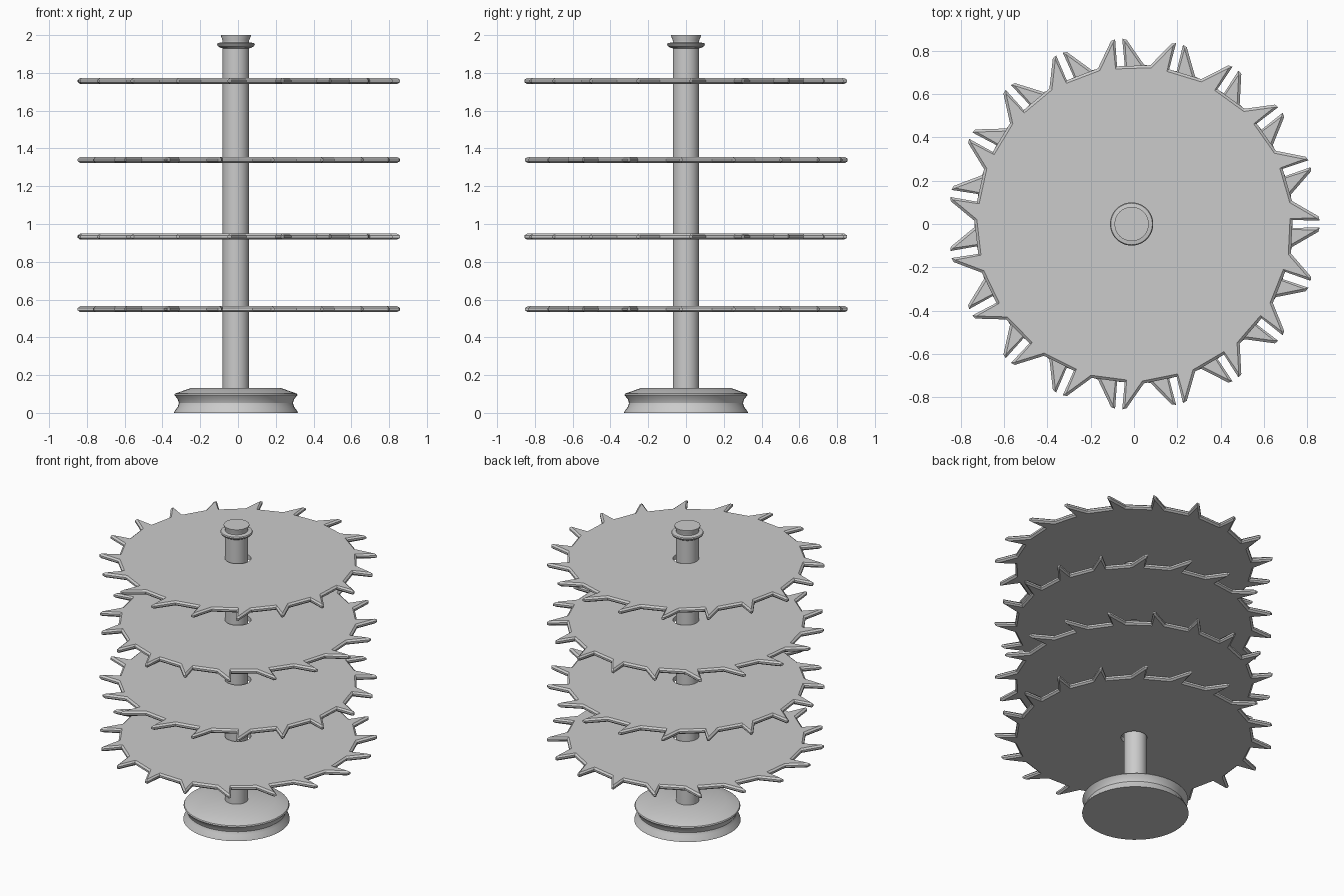
import bpy, bmesh
from math import cos, sin, tau, radians
from mathutils import Vector

if "Cube" in bpy.data.objects:
    bpy.data.objects.remove(bpy.data.objects["Cube"])

AXIS_X = -0.011   # spindle sits slightly off the blade centre
TEETH = 19


def finish(bm, name, smooth=False):
    bmesh.ops.recalc_face_normals(bm, faces=bm.faces)
    me = bpy.data.meshes.new(name)
    bm.to_mesh(me)
    bm.free()
    ob = bpy.data.objects.new(name, me)
    bpy.context.collection.objects.link(ob)
    if smooth:
        bpy.ops.object.select_all(action='DESELECT')
        ob.select_set(True)
        bpy.context.view_layer.objects.active = ob
        bpy.ops.object.shade_smooth_by_angle(angle=radians(30))
    return ob


def bridge(bm, a, b):
    n = len(a)
    for i in range(n):
        bm.faces.new((a[i], a[(i + 1) % n], b[(i + 1) % n], b[i]))


def lathe(name, profile, seg=48):
    bm = bmesh.new()
    rings = [[bm.verts.new((AXIS_X + r * cos(tau * i / seg), r * sin(tau * i / seg), z))
              for i in range(seg)] for r, z in profile]
    for a, b in zip(rings, rings[1:]):
        bridge(bm, a, b)
    bm.faces.new(rings[0])
    bm.faces.new(rings[-1])
    return finish(bm, name, True)


def polar(r, deg):
    return Vector((r * cos(radians(deg)), r * sin(radians(deg))))


def inset(pts, d):
    # mitred inward offset of a counter-clockwise outline
    out = []
    for i, p in enumerate(pts):
        e1 = (p - pts[i - 1]).normalized()
        e2 = (pts[(i + 1) % len(pts)] - p).normalized()
        n1, n2 = Vector((-e1.y, e1.x)), Vector((-e2.y, e2.x))
        out.append(p + (n1 + n2) * d / (1 + n1.dot(n2)))
    return out


def blade(name, z, flip):
    # saw outline: steep tooth face, blunt tip, sloping back, straight root
    outer = []
    for k in range(TEETH):
        a = 1.1 + k * 360 / TEETH
        outer += [polar(0.733, a + 0.3), polar(0.858, a), polar(0.853, a + 1.3),
                  polar(0.738, a + 7.2)]
    inner = inset(outer, 0.012)
    # hole points follow the outline angles so the faces stay tidy
    hole = [p.normalized() * 0.08 for p in [polar(1, 1.1 + i * 360 / (4 * TEETH))
                                            for i in range(4 * TEETH)]]
    s = -1 if flip else 1
    bm = bmesh.new()
    layers = [(hole, 0.016), (inner, 0.016), (outer, 0.006),
              (outer, -0.006), (inner, -0.016), (hole, -0.016)]
    rings = [[bm.verts.new((p.x, s * p.y, z + h)) for p in pts] for pts, h in layers]
    for a, b in zip(rings, rings[1:] + rings[:1]):
        bridge(bm, a, b)
    return finish(bm, name)


# grooved base
lathe("base", [(0.328, 0), (0.326, 0.008), (0.308, 0.032), (0.302, 0.052), (0.308, 0.072),
               (0.326, 0.095), (0.322, 0.102), (0.24, 0.131)])

# spindle with collar and flared cap
lathe("spindle", [(0.07, 0.12), (0.07, 1.93), (0.082, 1.933), (0.096, 1.942), (0.1, 1.952),
                  (0.096, 1.958), (0.07, 1.962), (0.07, 1.972), (0.079, 1.994), (0.079, 2.0)])

# stacked saw blades, alternately turned over
for i, z in enumerate((0.549, 0.933, 1.339, 1.757)):
    blade(f"saw_blade_{i + 1}", z, i % 2 == 0)
